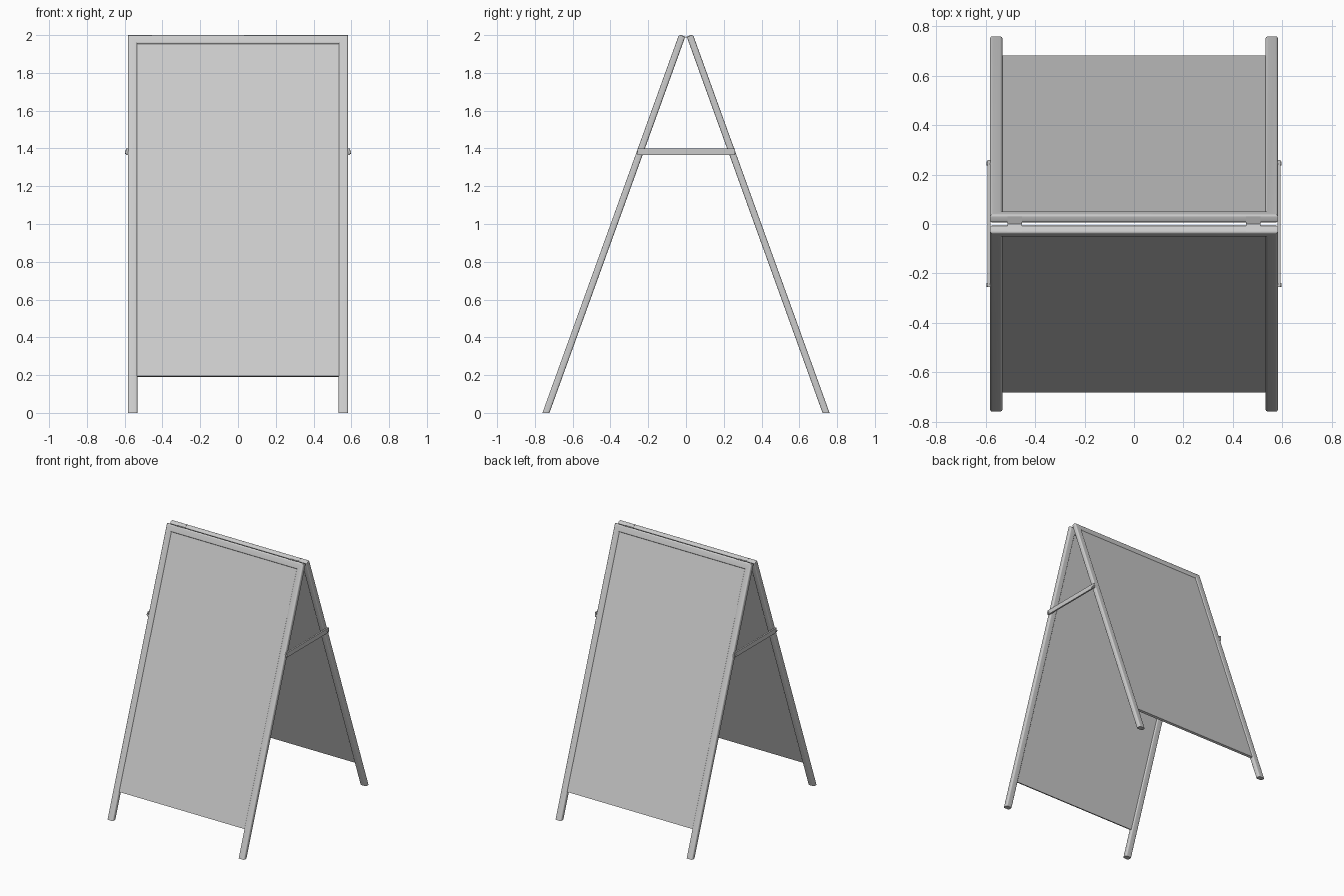
import bpy, bmesh, math
from mathutils import Matrix, Vector

old = bpy.data.objects.get("Cube")
if old:
    bpy.data.objects.remove(old, do_unlink=True)

grey = bpy.data.materials.new("light grey")
grey.use_nodes = True
GREY = (0.6, 0.6, 0.6, 1)
grey.diffuse_color = GREY
grey.node_tree.nodes["Principled BSDF"].inputs["Base Color"].default_value = GREY

HALF, WIDTH, DEPTH, ROUND = 0.583, 0.05, 0.035, 0.01
TILT = math.atan2(0.722, 2.0)
LENGTH = 2.0025 / math.cos(TILT)
# Board space: x across, y from outer face inwards, z up the slope
LEAN = Matrix.Translation((0, -0.76, 0)) @ Matrix.Rotation(-TILT, 4, 'X')
SIDES = {"front": LEAN, "back": Matrix.Rotation(math.pi, 4, 'Z') @ LEAN}


def finish(bm, name, matrix=None, smooth=False):
    if matrix is not None:
        bm.transform(matrix)
    bmesh.ops.recalc_face_normals(bm, faces=bm.faces)
    mesh = bpy.data.meshes.new(name)
    bm.to_mesh(mesh)
    bm.free()
    mesh.materials.append(grey)
    obj = bpy.data.objects.new(name, mesh)
    bpy.context.collection.objects.link(obj)
    if smooth:
        bpy.ops.object.select_all(action='DESELECT')
        obj.select_set(True)
        bpy.context.view_layer.objects.active = obj
        bpy.ops.object.shade_smooth_by_angle(angle=math.radians(35))
    return obj


def box(name, low, high, matrix=None):
    low, high = Vector(low), Vector(high)
    bm = bmesh.new()
    bmesh.ops.create_cube(bm, size=1)
    bm.transform(Matrix.Translation((low + high) / 2) @ Matrix.Diagonal((*(high - low), 1)))
    return finish(bm, name, matrix)


def rounded_profile(steps=5):
    points = []
    centres = [(WIDTH - ROUND, DEPTH - ROUND), (ROUND, DEPTH - ROUND),
               (ROUND, ROUND), (WIDTH - ROUND, ROUND)]
    for corner, (w, d) in enumerate(centres):
        for i in range(steps + 1):
            a = (corner + i / steps) * math.pi / 2
            points.append((w + ROUND * math.cos(a), d + ROUND * math.sin(a)))
    return points


def frame(name, matrix):
    # Two legs and a top rail swept as one mitred tube, trimmed at the floor
    bm = bmesh.new()
    stations = [(-HALF, -0.1, 1, 0), (-HALF, LENGTH, 1, -1),
                (HALF, LENGTH, -1, -1), (HALF, -0.1, -1, 0)]
    rings = [[bm.verts.new((x + dx * w, d, z + dz * w)) for w, d in rounded_profile()]
             for x, z, dx, dz in stations]
    for a, b in zip(rings, rings[1:]):
        for i in range(len(a)):
            bm.faces.new((a[i - 1], a[i], b[i], b[i - 1]))
    bm.transform(matrix)
    bmesh.ops.bisect_plane(bm, geom=bm.verts[:] + bm.edges[:] + bm.faces[:],
                           plane_co=(0, 0, 0), plane_no=(0, 0, -1), clear_outer=True)
    bmesh.ops.holes_fill(bm, edges=[e for e in bm.edges if e.is_boundary])
    return finish(bm, name, smooth=True)


# Two leaning boards with hinge leaves on their top rails
for side, matrix in SIDES.items():
    frame(side + "_frame", matrix)
    inner = HALF - WIDTH + 0.002
    box(side + "_panel", (-inner, 0.007, 0.21),
        (inner, 0.024, LENGTH - WIDTH + 0.002), matrix)
    for sign, label in ((-1, "a"), (1, "b")):
        x = sign * 0.483
        box(f"{side}_hinge_leaf_{label}", (x - 0.03, 0.007, LENGTH - 0.003),
            (x + 0.03, 0.0395, LENGTH + 0.0015), matrix)

# Flat spreader bars riveted to the outside of the legs
for sign, label in ((-1, "right"), (1, "left")):
    xs = sorted((sign * 0.581, sign * 0.593))
    box(label + "_spreader_bar", (xs[0], -0.256, 1.366), (xs[1], 0.26, 1.401))
    for y, end in ((-0.247, "front"), (0.245, "back")):
        bm = bmesh.new()
        bmesh.ops.create_cone(bm, cap_ends=True, segments=16,
                              radius1=0.009, radius2=0.009, depth=0.016)
        place = Matrix.Translation((sign * 0.59, y, 1.38)) @ Matrix.Rotation(math.pi / 2, 4, 'Y')
        finish(bm, f"{label}_{end}_rivet", place, smooth=True)
